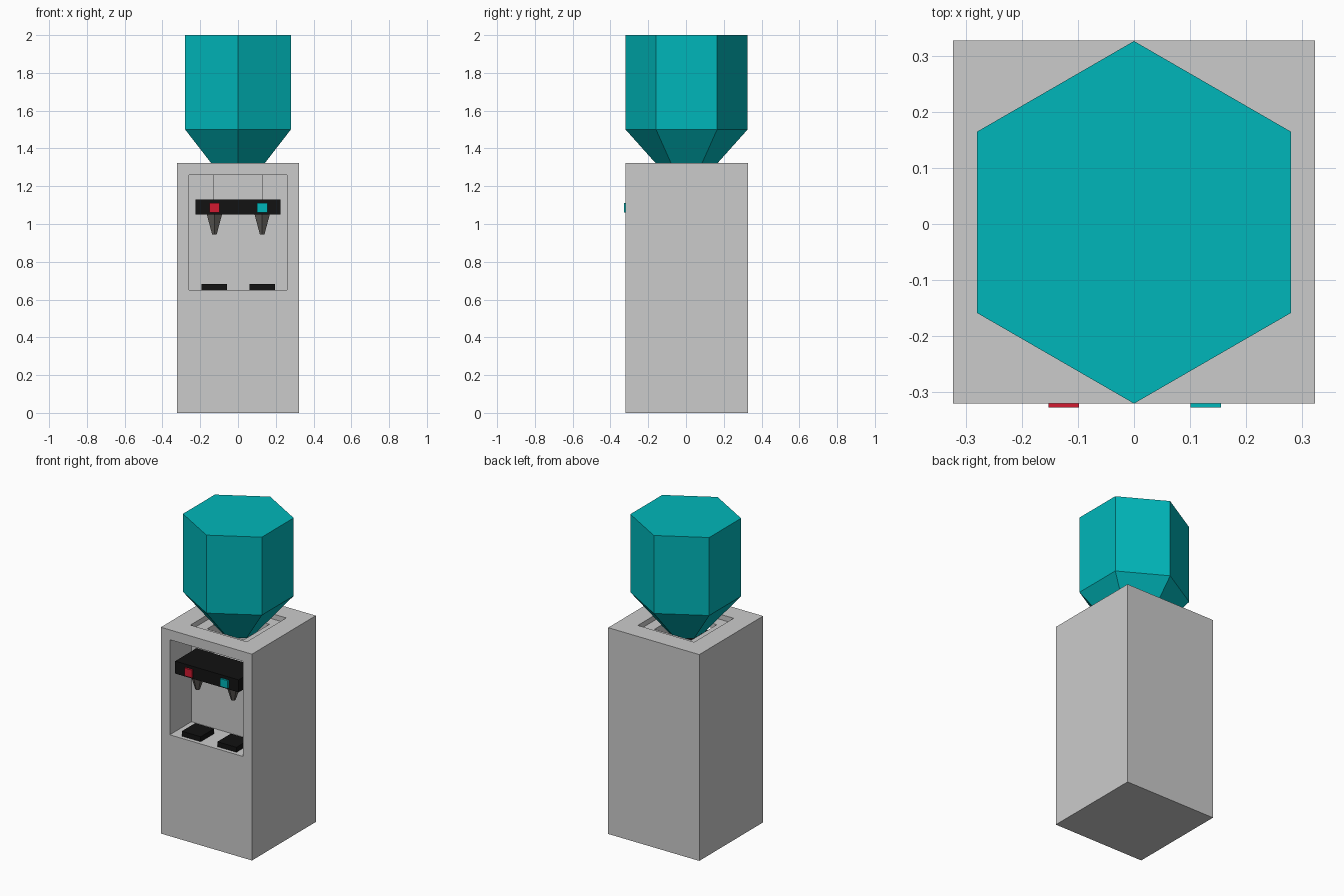
import bpy, bmesh, math

if "Cube" in bpy.data.objects:
    bpy.data.objects.remove(bpy.data.objects["Cube"])


def material(name, rgb):
    m = bpy.data.materials.new(name)
    m.diffuse_color = (*rgb, 1)
    m.use_nodes = True
    m.node_tree.nodes["Principled BSDF"].inputs["Base Color"].default_value = m.diffuse_color
    return m


TEAL = material("teal", (0.0, 0.47, 0.49))
BLACK = material("black", (0.006, 0.006, 0.006))
RED = material("red", (0.65, 0.01, 0.03))
DARK = material("dark_grey", (0.12, 0.11, 0.10))


def finish(name, bm, mat):
    bmesh.ops.recalc_face_normals(bm, faces=bm.faces)
    me = bpy.data.meshes.new(name)
    bm.to_mesh(me)
    bm.free()
    ob = bpy.data.objects.new(name, me)
    bpy.context.collection.objects.link(ob)
    if mat:
        me.materials.append(mat)
    return ob


def box(name, x, y, z, mat=None):
    bm = bmesh.new()
    bmesh.ops.create_cube(bm, size=1)
    for v in bm.verts:
        v.co = [lo + (c + 0.5) * (hi - lo) for c, (lo, hi) in zip(v.co, (x, y, z))]
    return finish(name, bm, mat)


def hex_loft(name, cx, cy, profile, mat):
    """Six-sided solid through (radius, height) rings, corners on the y axis."""
    bm = bmesh.new()
    rings = []
    for r, z in profile:
        angles = [math.radians(90 + 60 * i) for i in range(6)]
        rings.append([bm.verts.new((cx + r * math.cos(a), cy + r * math.sin(a), z)) for a in angles])
    for lo, hi in zip(rings, rings[1:]):
        for i in range(6):
            j = (i + 1) % 6
            bm.faces.new((lo[i], lo[j], hi[j], hi[i]))
    bm.faces.new(rings[0])
    bm.faces.new(rings[-1])
    return finish(name, bm, mat)


def cut(target, cutter):
    cutter.hide_render = True
    mod = target.modifiers.new("cut", 'BOOLEAN')
    mod.operation = 'DIFFERENCE'
    mod.solver = 'EXACT'
    mod.object = cutter
    bpy.context.view_layer.objects.active = target
    bpy.ops.object.modifier_apply(modifier=mod.name)
    bpy.data.objects.remove(cutter)


# Cabinet with dispensing alcove and stepped bottle socket
body = box("cabinet", (-0.323, 0.323), (-0.32, 0.327), (0, 1.323))
cut(body, box("alcove_cutter", (-0.26, 0.26), (-0.5, -0.10), (0.65, 1.26)))
cut(body, box("socket_cutter", (-0.2, 0.2), (-0.197, 0.203), (1.29, 1.5)))
cut(body, box("shaft_cutter", (-0.13, 0.13), (-0.127, 0.133), (1.11, 1.4)))

# Upturned water bottle
hex_loft("bottle", 0, 0.003, [(0.11, 1.262), (0.323, 1.5), (0.323, 2.0)], TEAL)

# Tap bar across the alcove
box("tap_bar", (-0.225, 0.225), (-0.315, -0.10), (1.05, 1.13), BLACK)

# Taps, buttons and cup pads, one set per side
for side, cx, colour in (("hot", -0.125, RED), ("cold", 0.128, TEAL)):
    hex_loft(side + "_nozzle", cx, -0.23, [(0.014, 0.945), (0.047, 1.052)], DARK)
    box(side + "_button", (cx - 0.027, cx + 0.027), (-0.327, -0.313), (1.06, 1.11), colour)
    box(side + "_cup_pad", (cx - 0.067, cx + 0.067), (-0.295, -0.16), (0.648, 0.682), BLACK)
